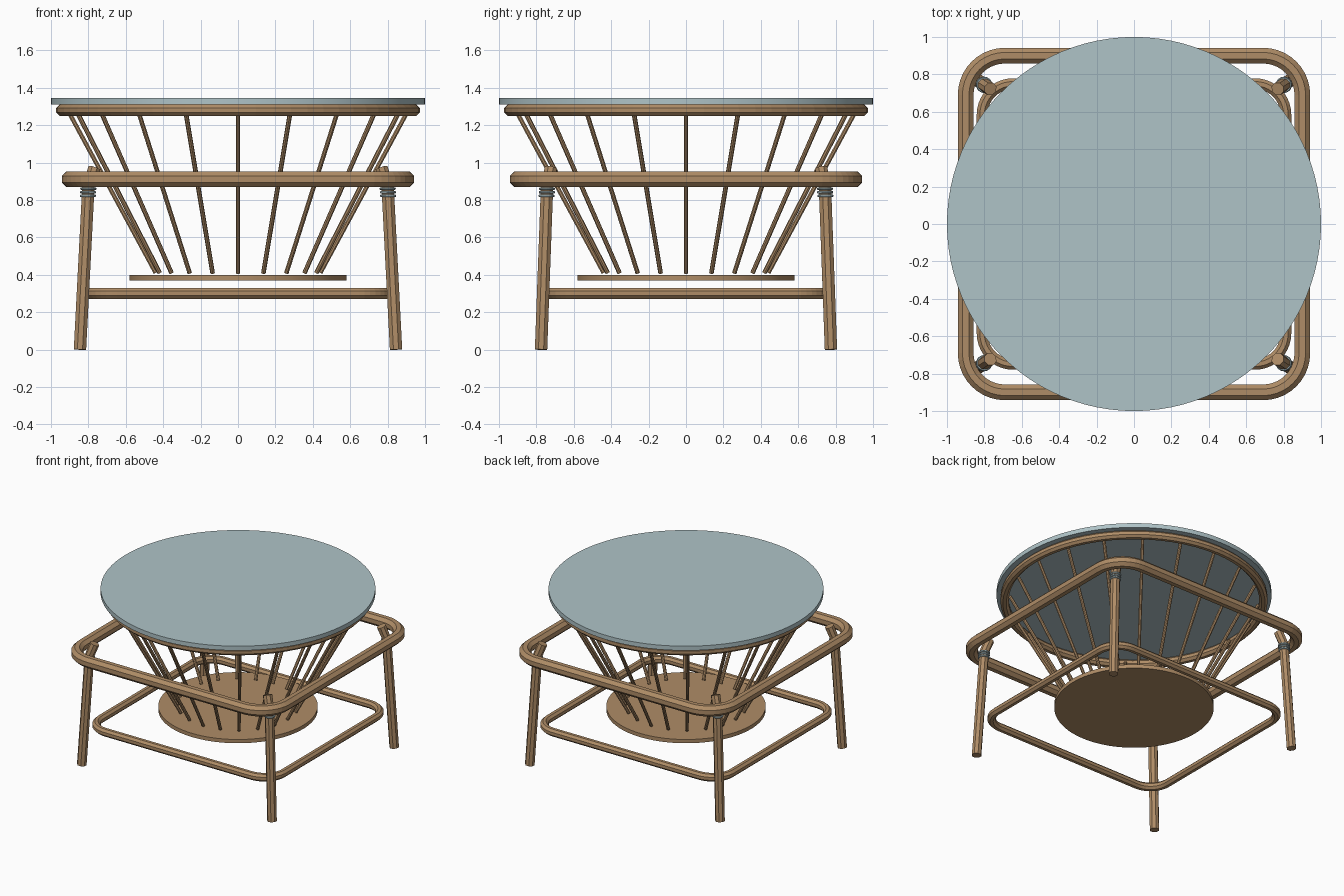
import bpy, bmesh
from math import sin, cos, pi, tau
from mathutils import Vector

cube = bpy.data.objects.get("Cube")
if cube:
    bpy.data.objects.remove(cube, do_unlink=True)


def material(name, rgb):
    m = bpy.data.materials.new(name)
    m.use_nodes = True
    m.diffuse_color = (*rgb, 1)
    m.node_tree.nodes["Principled BSDF"].inputs["Base Color"].default_value = (*rgb, 1)
    return m


wood = material("warm wood", (0.43, 0.265, 0.135))
pale = material("pale blue grey", (0.43, 0.55, 0.575))


def finish(name, bm, mat):
    bmesh.ops.recalc_face_normals(bm, faces=bm.faces)
    mesh = bpy.data.meshes.new(name)
    bm.to_mesh(mesh)
    bm.free()
    mesh.materials.append(mat)
    obj = bpy.data.objects.new(name, mesh)
    bpy.context.collection.objects.link(obj)
    return obj


def tube(name, path, apothem, mat, closed=False, up=(0, 0, 1), sides=8):
    """Sweep a flat-sided section along a path."""
    bm = bmesh.new()
    path = [Vector(p) for p in path]
    n, up, rings = len(path), Vector(up), []
    radius = apothem / cos(pi / sides)
    for i, p in enumerate(path):
        before = path[i - 1] if closed or i else p
        after = path[(i + 1) % n] if closed or i < n - 1 else p
        t = (after - before).normalized()
        a = t.cross(up).normalized()
        b = a.cross(t)
        angles = [tau * (k + 0.5) / sides for k in range(sides)]
        rings.append([bm.verts.new(p + radius * (a * cos(s) + b * sin(s))) for s in angles])
    for i in range(n if closed else n - 1):
        r, q = rings[i], rings[(i + 1) % n]
        for k in range(sides):
            j = (k + 1) % sides
            bm.faces.new((r[k], r[j], q[j], q[k]))
    if not closed:
        bm.faces.new(rings[0])
        bm.faces.new(rings[-1])
    return finish(name, bm, mat)


def disc(name, radius, z0, z1, mat, segments=96):
    bm = bmesh.new()
    bmesh.ops.create_cone(bm, cap_ends=True, segments=segments, radius1=radius,
                          radius2=radius, depth=z1 - z0)
    bmesh.ops.translate(bm, verts=bm.verts, vec=(0, 0, (z0 + z1) / 2))
    obj = finish(name, bm, mat)
    for f in obj.data.polygons:
        f.use_smooth = abs(f.normal.z) < 0.5
    for e in obj.data.edges:
        za, zb = (obj.data.vertices[v].co.z for v in e.vertices)
        e.use_edge_sharp = abs(za - zb) < 0.001
    return obj


def rounded_rectangle(hx, hy, r, z, steps=10):
    points = []
    for q, (sx, sy) in enumerate(((1, 1), (-1, 1), (-1, -1), (1, -1))):
        for i in range(steps + 1):
            s = (q + i / steps) * pi / 2
            points.append((sx * (hx - r) + r * cos(s), sy * (hy - r) + r * sin(s), z))
    return points


def circle(radius, z, steps=64):
    return [(radius * cos(tau * i / steps), radius * sin(tau * i / steps), z)
            for i in range(steps)]


# Table top and the hoop carrying it
disc("table_top", 1.0, 1.31, 1.345, pale)
tube("top_hoop", circle(0.942, 1.28), 0.03, wood, closed=True)

# Base disc and the flaring spindles
disc("base_disc", 0.58, 0.37, 0.40, wood)
SPINDLES = 20
for i in range(SPINDLES):
    s = tau * i / SPINDLES
    d = Vector((cos(s), sin(s), 0))
    tube(f"spindle_{i + 1}", [d * 0.44 + Vector((0, 0, 0.41)), d * 0.905 + Vector((0, 0, 1.27))],
         0.0115, wood, up=(-sin(s), cos(s), 0))

# Upper and lower rounded frames
tube("upper_frame", rounded_rectangle(0.9, 0.9, 0.21, 0.91), 0.042, wood, closed=True)
tube("lower_frame", rounded_rectangle(0.812, 0.75, 0.165, 0.30), 0.029, wood, closed=True)

# Splayed legs with bent tips and ringed collars
for side, sx in (("left", 1), ("right", -1)):
    for end, sy in (("front", -1), ("back", 1)):
        foot = Vector((sx * 0.845, sy * 0.775, 0))
        neck = Vector((sx * 0.80, sy * 0.743, 0.87))
        tip = Vector((sx * 0.768, sy * 0.722, 0.97))
        tube(f"{end}_{side}_leg", [foot, neck, tip], 0.033, wood, up=(0, 1, 0))
        axis = (neck - foot).normalized()
        for k in range(3):
            c = foot.lerp(neck, 0.945 + 0.022 * k)
            ring = [c + Vector((x, y, 0)) for x, y, _ in circle(0.036, 0, 20)]
            tube(f"{end}_{side}_collar_ring_{k + 1}", ring, 0.007, pale, closed=True, up=axis)
